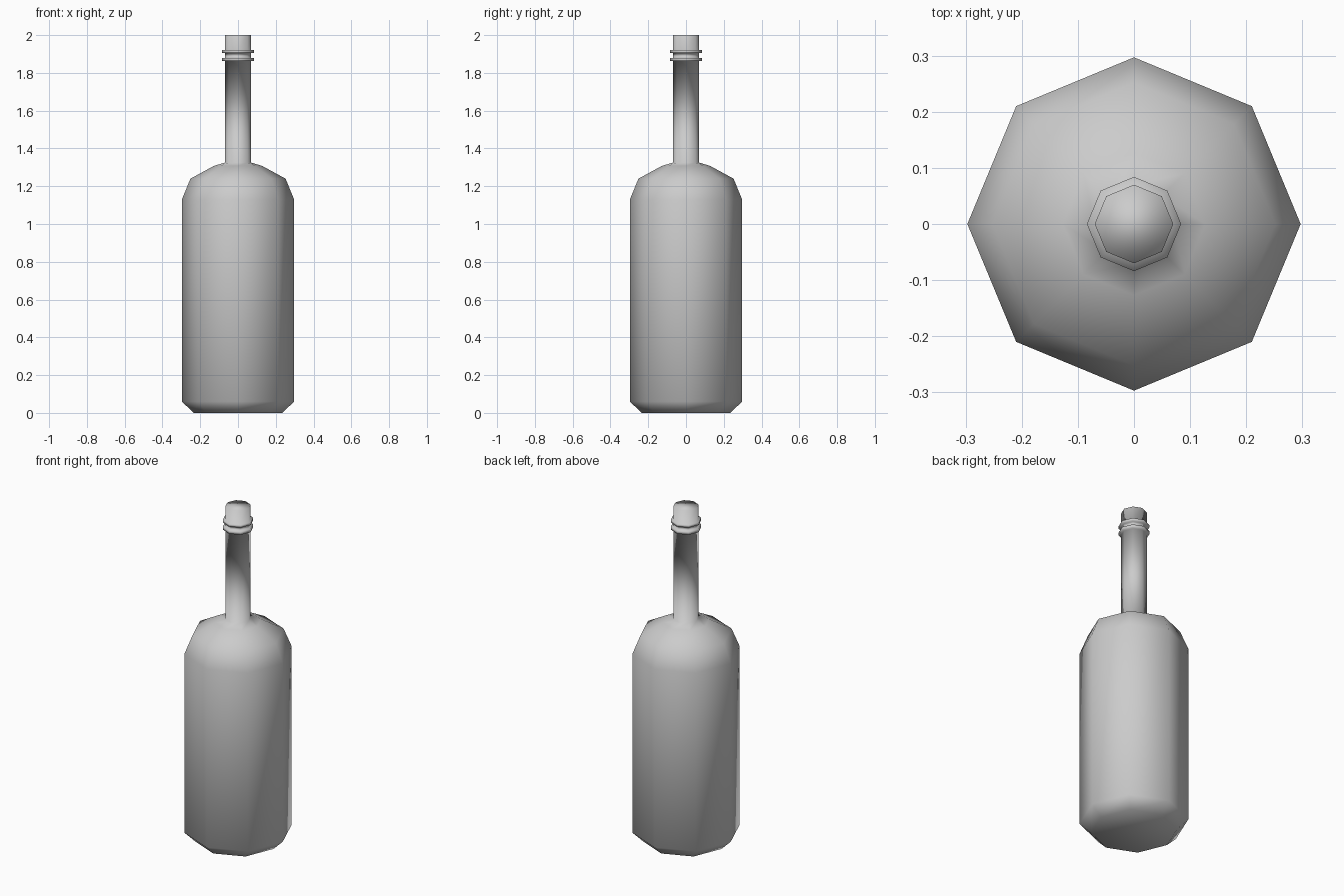
import bpy, bmesh
from math import cos, sin, tau

if "Cube" in bpy.data.objects:
    bpy.data.objects.remove(bpy.data.objects["Cube"])

SIDES = 8


def lathe(name, profile):
    """Spin an (radius, height) profile into a closed eight-sided solid."""
    bm = bmesh.new()
    rings = [[bm.verts.new((r * cos(tau * i / SIDES), r * sin(tau * i / SIDES), z))
              for i in range(SIDES)] for r, z in profile]
    for low, high in zip(rings, rings[1:]):
        for i in range(SIDES):
            j = (i + 1) % SIDES
            bm.faces.new((low[i], low[j], high[j], high[i]))
    bm.faces.new(rings[0][::-1])
    bm.faces.new(rings[-1])
    for f in bm.faces:
        f.smooth = True
    mesh = bpy.data.meshes.new(name)
    bm.to_mesh(mesh)
    bm.free()
    obj = bpy.data.objects.new(name, mesh)
    bpy.context.collection.objects.link(obj)
    return obj


# Base, body, shoulder, neck, two lip rings and mouth in one profile
lathe("bottle", [
    (0.235, 0.0), (0.297, 0.06), (0.297, 1.13),
    (0.252, 1.24), (0.127, 1.308), (0.07, 1.325),
    (0.07, 1.862), (0.084, 1.862), (0.084, 1.88), (0.07, 1.88),
    (0.07, 1.905), (0.084, 1.905), (0.084, 1.92), (0.07, 1.92),
    (0.07, 2.0),
])
